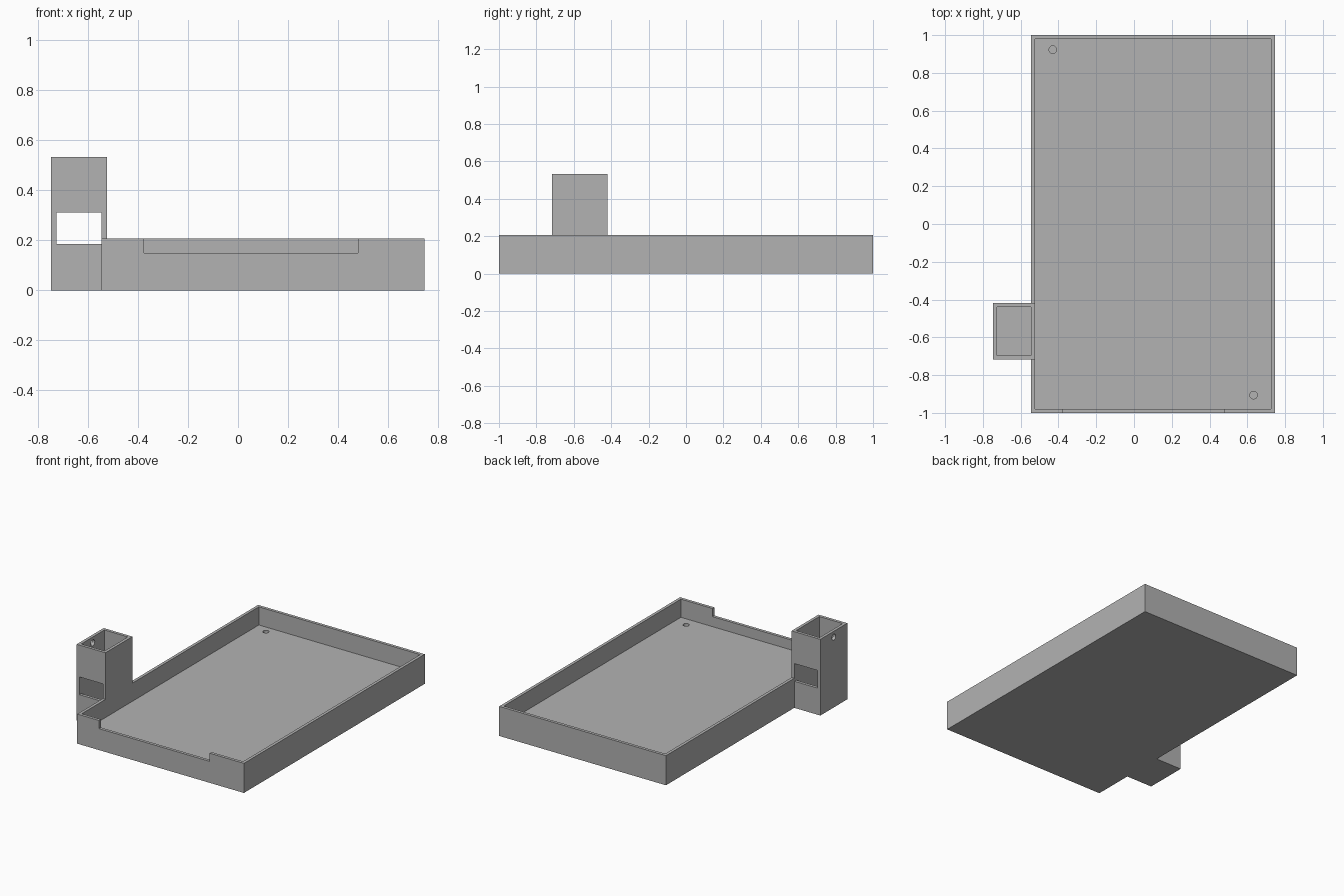
import bpy
import math

cube = bpy.data.objects.get("Cube")
if cube:
    bpy.data.objects.remove(cube, do_unlink=True)

# Single plain grey
grey = bpy.data.materials.new("plain_grey")
grey.use_nodes = True
color = (0.448, 0.448, 0.448, 1)
grey.diffuse_color = color
grey.node_tree.nodes["Principled BSDF"].inputs["Base Color"].default_value = color


def box(name, x, y, z):
    """Box from (min, max) ranges on each axis."""
    bpy.ops.mesh.primitive_cube_add(size=1)
    ob = bpy.context.object
    ob.name = name
    ob.location = [sum(r) / 2 for r in (x, y, z)]
    ob.scale = [r[1] - r[0] for r in (x, y, z)]
    bpy.ops.object.transform_apply(location=True, rotation=False, scale=True)
    ob.data.materials.append(grey)
    return ob


def rod(name, centre, radius, depth, rotation=(0, 0, 0)):
    bpy.ops.mesh.primitive_cylinder_add(vertices=32, radius=radius, depth=depth,
                                        location=centre, rotation=rotation)
    ob = bpy.context.object
    ob.name = name
    ob.data.materials.append(grey)
    return ob


def combine(target, other, operation):
    """Apply a boolean and discard the second body."""
    mod = target.modifiers.new("combine", "BOOLEAN")
    mod.operation = operation
    mod.solver = "EXACT"
    mod.object = other
    bpy.context.view_layer.update()
    bpy.ops.object.select_all(action="DESELECT")
    target.select_set(True)
    bpy.context.view_layer.objects.active = target
    bpy.ops.object.modifier_apply(modifier=mod.name)
    bpy.data.objects.remove(other, do_unlink=True)


WALL = 0.021
LEFT, RIGHT = -0.545, 0.746
RIM, FLOOR = 0.207, 0.08
T_OUT, T_FRONT, T_BACK, T_TOP = -0.747, -0.717, -0.419, 0.533

# Open tray
tray = box("tray_with_tower", (LEFT, RIGHT), (-1, 1), (0, RIM))
inside = box("tray_cavity", (LEFT + WALL, RIGHT - WALL), (-1 + WALL, 1 - WALL), (FLOOR, 1))
combine(tray, inside, "DIFFERENCE")

# Square tower sharing the tray's side wall
tower = box("tower", (T_OUT, LEFT + WALL), (T_FRONT, T_BACK), (0, T_TOP))
combine(tray, tower, "UNION")
T_IN = T_OUT + WALL
shaft = box("tower_shaft", (T_IN, LEFT), (T_FRONT + WALL, T_BACK - WALL), (0.03, 1))
combine(tray, shaft, "DIFFERENCE")

# Slot through the tower's front and back, and the lowered front rim
slot = box("tower_slot", (T_IN, LEFT), (T_FRONT - 0.1, T_BACK + 0.1), (0.186, 0.31))
combine(tray, slot, "DIFFERENCE")
notch = box("rim_notch", (-0.376, 0.48), (-1.1, -0.95), (0.15, 0.5))
combine(tray, notch, "DIFFERENCE")

# Round hole in the tower's outer wall
side_hole = rod("tower_hole", (T_OUT, -0.568, 0.492), 0.021, 0.1, (0, math.pi / 2, 0))
combine(tray, side_hole, "DIFFERENCE")

# Blind holes in the tray floor
for x, y in ((-0.43, 0.923), (0.633, -0.906)):
    combine(tray, rod("floor_hole", (x, y, FLOOR), 0.02, 0.1), "DIFFERENCE")

# One shared material slot
tray.data.materials.clear()
tray.data.materials.append(grey)
for face in tray.data.polygons:
    face.material_index = 0
